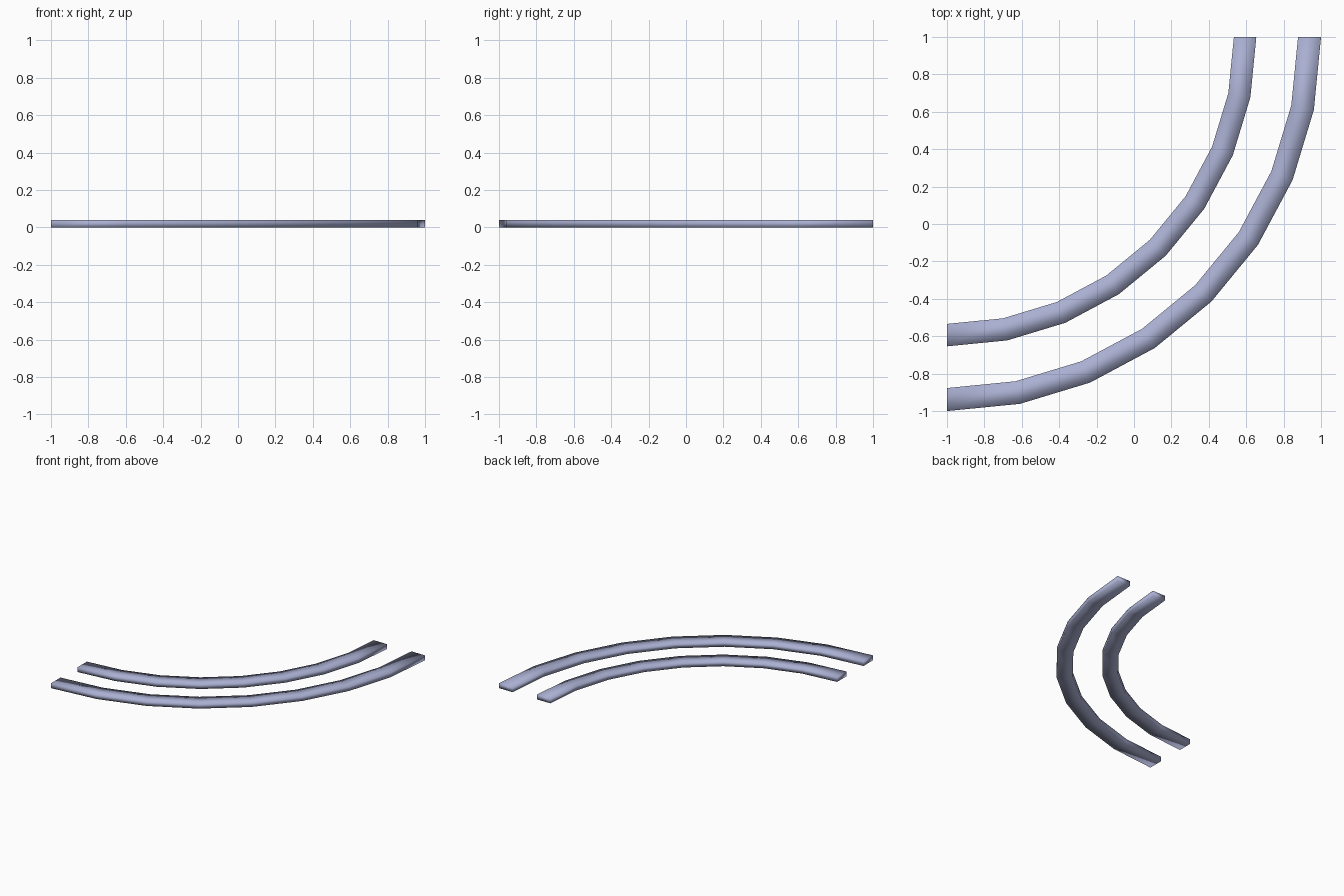
import bpy, bmesh, math

if "Cube" in bpy.data.objects:
    bpy.data.objects.remove(bpy.data.objects["Cube"])

SEGMENTS = 8          # straight facets in the quarter turn
HEIGHT = 0.04
CENTRE = (-1.0, 1.0)  # centre of the curve

steel = bpy.data.materials.new("blue grey steel")
steel.diffuse_color = (0.40, 0.43, 0.64, 1)
steel.use_nodes = True
steel.node_tree.nodes["Principled BSDF"].inputs["Base Color"].default_value = steel.diffuse_color


def curved_rail(name, r_in, r_out):
    """Sweep a rectangular section through a quarter circle."""
    bm = bmesh.new()
    section = [(r_in, 0), (r_out, 0), (r_out, HEIGHT), (r_in, HEIGHT)]
    rings = []
    for i in range(SEGMENTS + 1):
        a = -math.pi / 2 + i * math.pi / 2 / SEGMENTS
        rings.append([bm.verts.new((CENTRE[0] + r * math.cos(a),
                                    CENTRE[1] + r * math.sin(a), z))
                      for r, z in section])
    for a, b in zip(rings, rings[1:]):
        for k in range(4):
            n = (k + 1) % 4
            bm.faces.new((a[k], a[n], b[n], b[k]))
    # end caps
    bm.faces.new(rings[0])
    bm.faces.new(rings[-1])
    bmesh.ops.recalc_face_normals(bm, faces=bm.faces)
    # soft shading rolls across the top and sides
    for f in bm.faces:
        f.smooth = True
    mesh = bpy.data.meshes.new(name)
    bm.to_mesh(mesh)
    bm.free()
    mesh.materials.append(steel)
    obj = bpy.data.objects.new(name, mesh)
    bpy.context.collection.objects.link(obj)
    return obj


curved_rail("outer_rail", 1.877, 2.0)
curved_rail("inner_rail", 1.534, 1.654)
